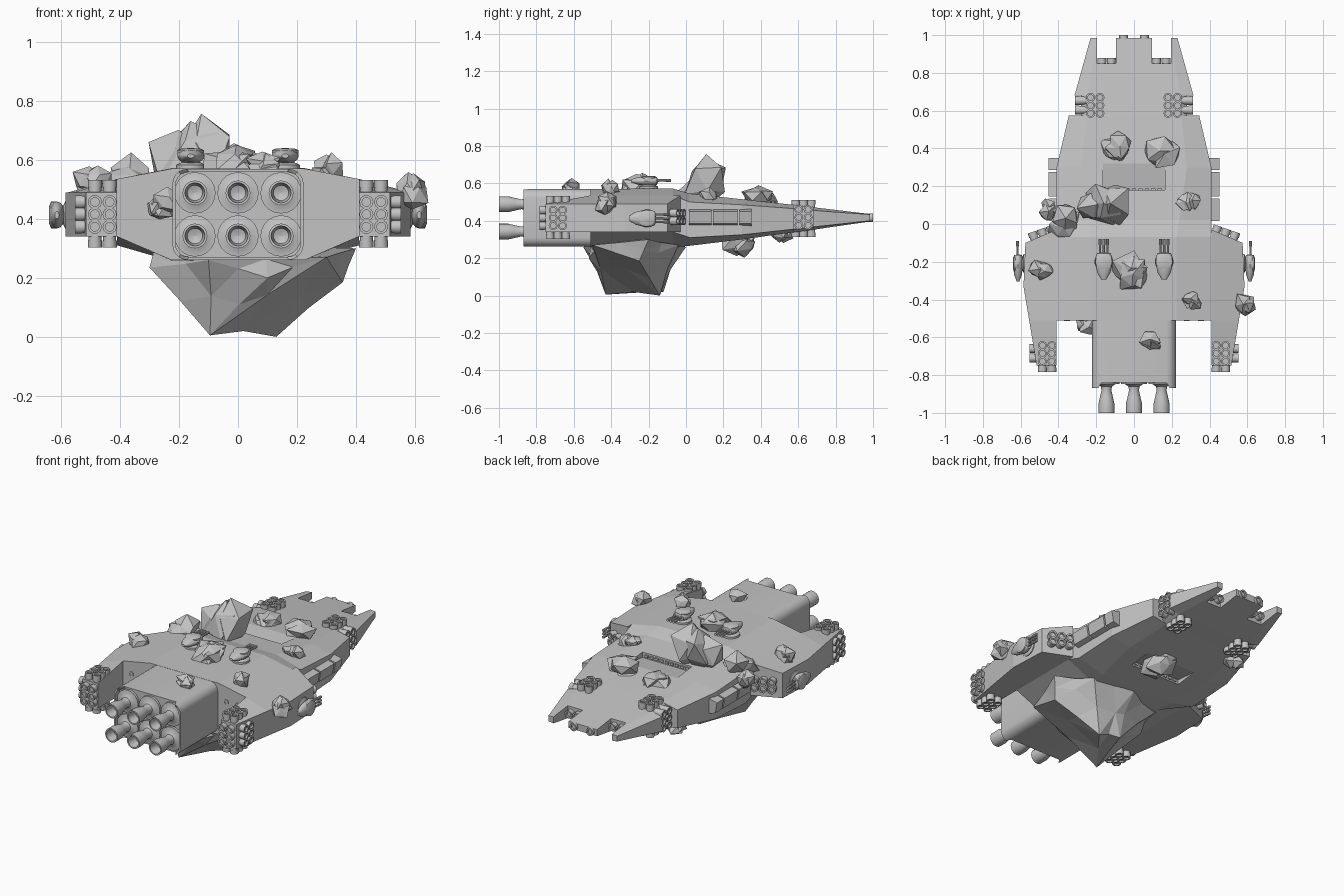
import bpy, bmesh, math, random
from mathutils import Matrix, Vector

if "Cube" in bpy.data.objects:
    bpy.data.objects.remove(bpy.data.objects["Cube"], do_unlink=True)

random.seed(11)
X, Y, Z = Vector((1, 0, 0)), Vector((0, 1, 0)), Vector((0, 0, 1))
SIDES = ((1, "left"), (-1, "right"))

grey = bpy.data.materials.new("hull_grey")
grey.use_nodes = True
GREY = (0.55, 0.55, 0.55, 1)
grey.diffuse_color = GREY
grey.node_tree.nodes["Principled BSDF"].inputs["Base Color"].default_value = GREY


def finish(name, bm, smooth=False):
    bmesh.ops.recalc_face_normals(bm, faces=bm.faces)
    mesh = bpy.data.meshes.new(name)
    bm.to_mesh(mesh)
    bm.free()
    mesh.materials.append(grey)
    ob = bpy.data.objects.new(name, mesh)
    bpy.context.collection.objects.link(ob)
    if smooth:
        bpy.ops.object.select_all(action='DESELECT')
        ob.select_set(True)
        bpy.context.view_layer.objects.active = ob
        bpy.ops.object.shade_smooth_by_angle(angle=math.radians(40))
    return ob


def loft(bm, rings):
    """Skin a row of equal rings and cap both ends."""
    rows = [[bm.verts.new(p) for p in ring] for ring in rings]
    n = len(rows[0])
    for a, b in zip(rows, rows[1:]):
        for i in range(n):
            j = (i + 1) % n
            bm.faces.new((a[i], a[j], b[j], b[i]))
    bm.faces.new(rows[0])
    bm.faces.new(rows[-1])


def lathe(bm, frame, profile, seg=12):
    """Turn (radius, height) points about the frame's z axis."""
    loft(bm, [[frame @ Vector((max(r, .0005) * math.cos(2 * math.pi * i / seg),
                               max(r, .0005) * math.sin(2 * math.pi * i / seg), h))
               for i in range(seg)] for r, h in profile])


def box(bm, x0, x1, y0, y1, z0, z1):
    loft(bm, [[(x0, y, z0), (x1, y, z0), (x1, y, z1), (x0, y, z1)] for y in (y0, y1)])


def frame(pos, axis, u):
    v = axis.cross(u)
    m = Matrix((u, v, axis)).transposed().to_4x4()
    m.translation = Vector(pos)
    return m


def section(y, w, r, top, side_top, side_bot, bot):
    return [(-r, y, top), (r, y, top), (w, y, side_top), (w, y, side_bot),
            (r, y, bot), (-r, y, bot), (-w, y, side_bot), (-w, y, side_top)]


def cut(ob, cutter):
    mod = ob.modifiers.new("cut", 'BOOLEAN')
    mod.operation, mod.solver, mod.object = 'DIFFERENCE', 'EXACT', cutter
    bpy.context.view_layer.objects.active = ob
    bpy.ops.object.modifier_apply(modifier=mod.name)
    bpy.data.objects.remove(cutter, do_unlink=True)


# Main hull, narrow neck and bow
def hull(name, *stations):
    bm = bmesh.new()
    loft(bm, [section(*s) for s in stations])
    return finish(name, bm)


main_hull = hull("main_hull",
                 (-.51, .41, .225, .57, .535, .34, .26),
                 (-.07, .41, .225, .572, .535, .34, .257),
                 (.02, .41, .24, .545, .5, .31, .266),
                 (.3, .41, .28, .515, .485, .325, .3),
                 (.575, .345, .25, .485, .465, .355, .338))
hull("bow_neck", (.575, .28, .25, .485, .465, .355, .338), (.68, .28, .25, .472, .455, .367, .352))
bow = hull("bow", (.68, .315, .25, .472, .455, .367, .352), (.985, .23, .19, .436, .433, .4, .396))

# Bow notches
bm = bmesh.new()
for s, side in SIDES:
    box(bm, *sorted((s * .095, s * .195)), .85, 1.1, .2, .6)
cut(bow, finish("notch_cutter", bm))

# Sloped recesses in the upper and lower decks, with window rows
bm = bmesh.new()
for deep, skin, out in ((.495, .514, .65), (.315, .301, .15)):
    loft(bm, [[(x, .18, out), (x, .18, deep), (x, .33, skin), (x, .33, out)]
              for x in (-.165, .165)])
cut(main_hull, finish("recess_cutter", bm))
bm = bmesh.new()
for i in range(9):
    x = (i - 4) * .034
    for z in (.503, .294):
        box(bm, x - .011, x + .011, .178, .187, z, z + .014)
finish("deck_windows", bm)

# Wings with sloping tails
wing_plans = {"wing": [(.41, -.03), (.575, -.1), (.585, -.33), (.555, -.51), (.41, -.51)],
              "wing_tail": [(.41, -.51), (.555, -.51), (.515, -.75), (.41, -.75)]}
for s, side in SIDES:
    for part, plan in wing_plans.items():
        bm = bmesh.new()
        loft(bm, [[(s * x, y, .34) for x, y in plan],
                  [(s * x, y, .535 if x < .42 and y > -.6 else .49) for x, y in plan]])
        finish(f"{side}_{part}", bm)


# Engine housing: side walls reach further back than the top and bottom
def rounded(y, w, h, r, lip=0):
    pts = []
    for k, (sx, sz) in enumerate(((1, 1), (-1, 1), (-1, -1), (1, -1))):
        for i in range(6):
            a = math.pi / 2 * (k + i / 5)
            x = sx * (w - r) + r * math.cos(a)
            pts.append((x, y - (lip if abs(x) > .185 else 0), .415 + sz * (h - r) + r * math.sin(a)))
    return pts


bm = bmesh.new()
loft(bm, [rounded(-.5, .222, .154, .05), rounded(-.838, .222, .154, .05, .03),
          rounded(-.838, .212, .144, .045, .03), rounded(-.832, .212, .144, .045)])
finish("engine_housing", bm, True)

# Engine nozzles
nozzle = [(.07, -.02), (.07, .006), (.048, .008), (.03, .02), (.026, .04), (.034, .075), (.042, .11),
          (.042, .16), (.034, .16), (.026, .1), (0, .09)]
for row, z in (("upper", .488), ("lower", .342)):
    for i, x in enumerate((-.146, 0, .146)):
        bm = bmesh.new()
        lathe(bm, frame((x, -.84, z), -Y, X), nozzle, 20)
        finish(f"{row}_nozzle_{i + 1}", bm, True)

# Missile tube clusters
tube = [(.022, -.02), (.022, .014), (.024, .014), (.024, .038), (.015, .038), (.015, .028), (0, .028)]


def cluster(name, pos, axis, u, cols=2, rows=3):
    bm = bmesh.new()
    base = frame(pos, axis, u)
    for i in range(cols):
        for j in range(rows):
            off = Vector(((i - (cols - 1) / 2) * .05, (j - (rows - 1) / 2) * .042, 0))
            lathe(bm, base @ Matrix.Translation(off), tube, 10)
    finish(name, bm, True)


for s, side in SIDES:
    cluster(side + "_wing_top_tubes", (s * .46, -.685, .493), Z, X)
    cluster(side + "_wing_bottom_tubes", (s * .46, -.685, .34), -Z, X)
    cluster(side + "_wing_rear_tubes", (s * .46, -.745, .415), -Y, X)
    cluster(side + "_wing_side_tubes", (s * .515, -.685, .415), X * s, Y)
    cluster(side + "_wing_front_tubes", (s * .48, -.062, .42), (Y + X * s * .35).normalized(),
            (X - Y * s * .35).normalized(), 3, 2)
    cluster(side + "_bow_top_tubes", (s * .205, .628, .473), Z, X)
    cluster(side + "_bow_bottom_tubes", (s * .205, .628, .35), -Z, X)
    cluster(side + "_bow_side_tubes", (s * .274, .628, .418), X * s, Y)
    cluster(side + "_notch_tubes", (s * .145, .842, .416), Y, X, 2, 1)
    cluster(side + "_tip_tube", (s * .055, .962, .416), Y, X, 1, 1)

    # Ports in the rear wall
    bm = bmesh.new()
    for x in (.28, .355):
        for z in (.355, .412, .47):
            lathe(bm, frame((s * x, -.51, z), -Y, X), [(.015, -.01), (.015, .004), (.011, .004), (.011, .001)])
    finish(side + "_rear_ports", bm)

    # Hull side plates
    bm = bmesh.new()
    for y0, y1 in ((.015, .135), (.145, .275), (.285, .35)):
        loft(bm, [[(s * .39, y, .37), (s * .44, y, .385), (s * .452, y, .45), (s * .39, y, .465)]
                  for y in (y0, y1)])
    finish(side + "_side_plates", bm)

# Gun turrets
head = [(.012, -.085), (.034, -.05), (.046, 0), (.046, .03), (.036, .055), (0, .06)]
mount = [(.05, -.02), (.05, .012), (.032, .02), (.032, .035), (.045, .04), (.045, .062), (.03, .068)]


def turret(name, pos, up):
    bm = bmesh.new()
    pos = Vector(pos)
    side = up.cross(Y)
    lathe(bm, frame(pos, up, Y), mount, 16)
    lathe(bm, frame(pos + up * .042 - Y * .01, Y, side) @ Matrix.Diagonal((1, .6, 1, 1)), head, 14)
    for k in (-1, 0, 1):
        lathe(bm, frame(pos + up * .045 + side * k * .02, Y, side),
              [(.006, .02), (.006, .09), (.008, .09), (.008, .12)], 8)
    finish(name, bm, True)


for s, side in SIDES:
    turret(side + "_deck_turret", (s * .16, -.2, .571), Z)
    turret(side + "_wing_turret", (s * .572, -.21, .413), X * s)

# Large faceted boulder lodged under the hull
bm = bmesh.new()
for p in ((-.3, -.3, .235), (-.18, -.38, .13), (-.095, -.43, .005), (.13, -.14, 0), (.03, -.3, .03),
          (.355, -.25, .185), (.4, -.2, .3), (.3, -.5, .27), (-.1, -.55, .26), (.1, -.52, .2),
          (0, 0, .26), (-.25, -.1, .27), (.25, -.04, .27), (0, -.12, .02), (-.28, -.3, .32)):
    bm.verts.new(p)
bmesh.ops.convex_hull(bm, input=bm.verts)
centre = Vector((.03, -.28, .25))
split = bmesh.ops.subdivide_edges(bm, edges=bm.edges, cuts=1)
for v in split["geom_inner"]:
    if isinstance(v, bmesh.types.BMVert):
        v.co = v.co.lerp(centre, random.uniform(0, .1))
bmesh.ops.triangulate(bm, faces=bm.faces)
finish("underside_boulder", bm)

# Rocks stuck to the hull, each of three jagged lumps: x, y, z, size, height factor
rocks = [(-.17, .12, .64, .13, 1.15), (-.1, .4, .51, .085, .6), (.14, .37, .515, .095, .6),
         (.29, .12, .525, .058, .9), (-.37, .01, .53, .105, .75), (-.45, .08, .48, .055, 1),
         (-.48, -.24, .53, .06, 1), (.01, -.25, .58, .115, .65), (.31, -.41, .56, .055, 1),
         (.58, -.43, .495, .062, 1), (.1, -.62, .57, .065, .9), (-.26, -.54, .44, .055, 1),
         (.08, .3, .275, .1, .7), (-.28, .5, .33, .06, .8)]
for n, (x, y, z, size, tall) in enumerate(rocks):
    bm = bmesh.new()
    for lump in range(3):
        verts = bmesh.ops.create_icosphere(bm, subdivisions=1, radius=size * .95)["verts"]
        shift = Vector([random.uniform(-.3, .3) * size for axis in range(3)])
        for v in verts:
            v.co = v.co * random.uniform(.55, 1.15) + shift
            v.co.z *= tall
        bmesh.ops.rotate(bm, verts=verts, matrix=Matrix.Rotation(random.uniform(0, 6), 3, 'Z'))
    bmesh.ops.translate(bm, verts=bm.verts, vec=(x, y, z))
    finish(f"rock_{n + 1}", bm)
